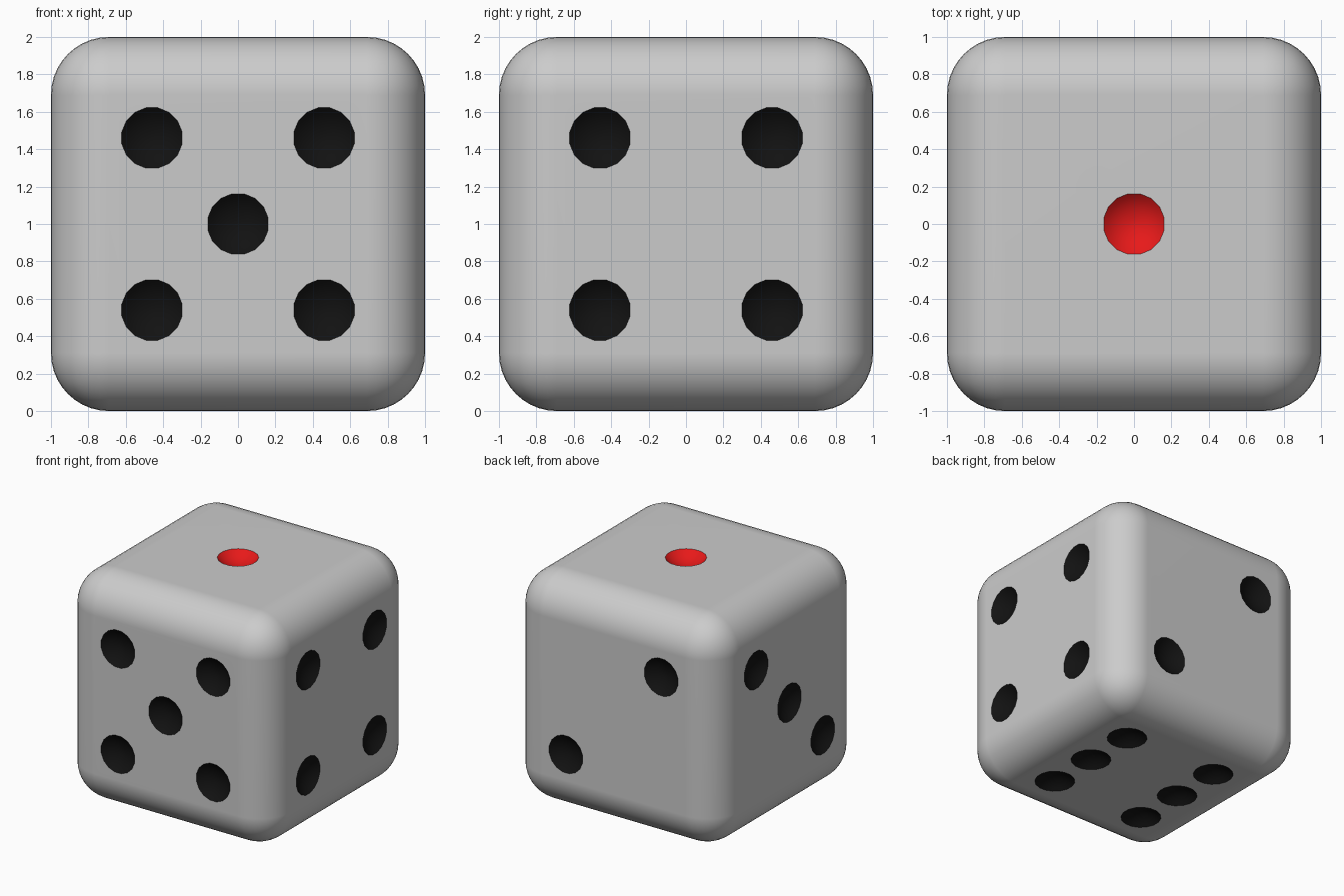
import bpy, bmesh
from math import pi
from mathutils import Matrix, Vector

if "Cube" in bpy.data.objects:
    bpy.data.objects.remove(bpy.data.objects["Cube"])

PITCH = 0.46            # pip spacing
PIP_R, DEPTH = 0.165, 0.07
BALL_R = (PIP_R ** 2 + DEPTH ** 2) / (2 * DEPTH)

# face normal, right, up, pip grid positions, material slot
FACES = [
    ((0, -1, 0), (1, 0, 0), (0, 0, 1), [(-1, 1), (1, 1), (0, 0), (-1, -1), (1, -1)], 1),
    ((1, 0, 0), (0, 1, 0), (0, 0, 1), [(-1, 1), (1, 1), (-1, -1), (1, -1)], 1),
    ((0, 1, 0), (-1, 0, 0), (0, 0, 1), [(1, 1), (-1, -1)], 1),
    ((-1, 0, 0), (0, -1, 0), (0, 0, 1), [(-1, 1), (0, 0), (1, -1)], 1),
    ((0, 0, 1), (1, 0, 0), (0, 1, 0), [(0, 0)], 2),
    ((0, 0, -1), (1, 0, 0), (0, -1, 0), [(x, y) for x in (-1, 1) for y in (-1, 0, 1)], 1),
]


def material(name, rgb):
    m = bpy.data.materials.new(name)
    m.diffuse_color = (*rgb, 1)
    m.use_nodes = True
    m.node_tree.nodes["Principled BSDF"].inputs["Base Color"].default_value = m.diffuse_color
    return m


def new_object(name, bm):
    me = bpy.data.meshes.new(name)
    bm.to_mesh(me)
    bm.free()
    ob = bpy.data.objects.new(name, me)
    bpy.context.collection.objects.link(ob)
    return ob


# pip positions on the cube surface
pips = []
for n, u, v, spots, slot in FACES:
    n, u, v = Vector(n), Vector(u), Vector(v)
    for a, b in spots:
        pips.append((n, n + (u * a + v * b) * PITCH, slot))

# rounded body
bm = bmesh.new()
bmesh.ops.create_cube(bm, size=2)
bmesh.ops.bevel(bm, geom=bm.edges[:], offset=0.31, segments=10, profile=0.5,
                affect='EDGES', clamp_overlap=True)
die = new_object("die_body", bm)

# ball cutters, poles facing outward
bm = bmesh.new()
for n, p, slot in pips:
    turn = n.to_track_quat('Z', 'Y').to_matrix().to_4x4()
    place = Matrix.Translation(p + n * (BALL_R - DEPTH)) @ turn @ Matrix.Rotation(pi / 16, 4, 'Z')
    bmesh.ops.create_uvsphere(bm, u_segments=16, v_segments=24, radius=BALL_R, matrix=place)
cutter = new_object("pip_cutter", bm)
cutter.hide_render = True

# cut the dents
cut = die.modifiers.new("dents", 'BOOLEAN')
cut.operation = 'DIFFERENCE'
cut.solver = 'EXACT'
cut.object = cutter
bpy.context.view_layer.update()
mesh = bpy.data.meshes.new_from_object(die.evaluated_get(bpy.context.evaluated_depsgraph_get()))
die.modifiers.clear()
die.data = mesh
bpy.data.objects.remove(cutter)

# colour the dents
mesh.materials.clear()
for m in (material("body_grey", (0.8, 0.8, 0.8)), material("pip_black", (0.006, 0.006, 0.006)),
          material("pip_red", (0.8, 0.01, 0.01))):
    mesh.materials.append(m)
for f in mesh.polygons:
    f.material_index = 0
    for n, p, slot in pips:
        d = f.center - p
        if d.length < PIP_R * 1.1 and d.dot(n) < -0.001:
            f.material_index = slot

# smooth shading with crisp pip rims, stand on the ground
die.location.z = 1
bpy.context.view_layer.objects.active = die
die.select_set(True)
bpy.ops.object.shade_smooth_by_angle(angle=pi / 6)
flat = die.modifiers.new("flat_sides", 'WEIGHTED_NORMAL')
flat.keep_sharp = True
